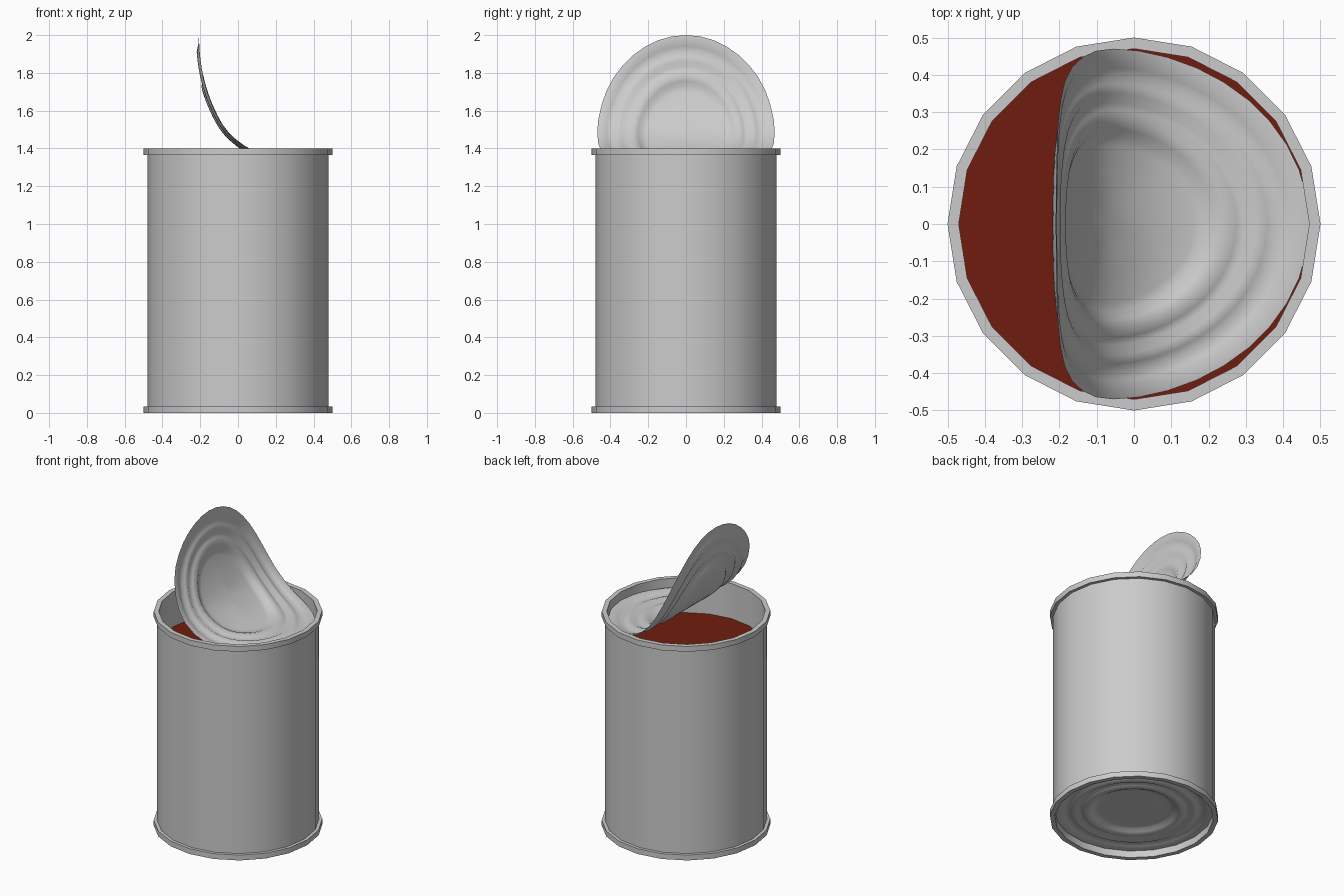
import bpy, bmesh
from math import cos, sin, tau, radians
from mathutils import Vector

if "Cube" in bpy.data.objects:
    bpy.data.objects.remove(bpy.data.objects["Cube"])


def make_object(name, bm, angle=35):
    bmesh.ops.recalc_face_normals(bm, faces=bm.faces)
    mesh = bpy.data.meshes.new(name)
    bm.to_mesh(mesh)
    bm.free()
    obj = bpy.data.objects.new(name, mesh)
    bpy.context.collection.objects.link(obj)
    bpy.context.view_layer.objects.active = obj
    obj.select_set(True)
    bpy.ops.object.shade_smooth_by_angle(angle=radians(angle))
    obj.select_set(False)
    return obj


def lathe(profile, sides, closed=False, place=lambda p: p):
    """Spin (radius, z) points around z; place() moves each point afterwards."""
    bm = bmesh.new()
    rings = []
    for r, z in profile:
        if r == 0:
            rings.append([bm.verts.new(place(Vector((0, 0, z))))] * sides)
        else:
            rings.append([bm.verts.new(place(Vector((r * cos(tau * i / sides), r * sin(tau * i / sides), z))))
                          for i in range(sides)])
    pairs = list(zip(rings, rings[1:]))
    if closed:
        pairs.append((rings[-1], rings[0]))
    for a, b in pairs:
        for i in range(sides):
            j = (i + 1) % sides
            quad = [a[i], a[j], b[j], b[i]]
            bm.faces.new(list(dict.fromkeys(quad)))
    return bm


# Can wall with both rolled rims
WALL = [(.47, 0), (.5, 0), (.5, .035), (.48, .035),
        (.48, 1.365), (.5, 1.365), (.5, 1.4), (.47, 1.4)]
make_object("can_wall", lathe(WALL, 20, closed=True))

# Pressed end panel: concentric ridges, shared by the base and the lid
PANEL = [(.47, 0), (.445, .002), (.42, -.006), (.395, -.014), (.375, -.004), (.35, .002),
         (.325, -.012), (.305, -.004), (.28, .004), (.255, -.006), (.235, -.02), (.21, -.022),
         (.14, -.02), (.07, -.02), (0, -.02)]
make_object("base_panel", lathe(PANEL, 40, place=lambda p: Vector((p.x, p.y, .045 - p.z))), 60)

# Curve followed by the peeled lid, from the hinge to the tip (x, z)
PATH = [Vector(p) for p in [(.47, 1.345), (.331, 1.345), (.193, 1.356), (.06, 1.395), (-.055, 1.485),
                            (-.125, 1.60), (-.175, 1.735), (-.2, 1.865), (-.21, 2.0)]]
PATH = [2 * PATH[0] - PATH[1]] + PATH + [2 * PATH[-1] - PATH[-2]]


def path_point(u):
    s = u * 8
    k = min(max(int(s), 0), 7)
    t = s - k
    a, b, c, d = PATH[k:k + 4]
    return .5 * (2 * b + (c - a) * t + (2 * a - 5 * b + 4 * c - d) * t * t
                 + (3 * b - a - 3 * c + d) * t ** 3)


def peel(p):
    u = min(max((.47 - p.x) / .94, 0), 1)
    tangent = (path_point(min(u + .01, 1)) - path_point(max(u - .01, 0))).normalized()
    q = path_point(u) + p.z * Vector((tangent.y, -tangent.x))
    return Vector((q.x, p.y, q.y))


make_object("peeled_lid", lathe(PANEL, 40, place=peel), 60)

# Contents
soup = make_object("contents", lathe([(.47, 1.17), (0, 1.17)], 20))
red = bpy.data.materials.new("tomato_red")
red.diffuse_color = (.16, .012, .004, 1)
red.use_nodes = True
red.node_tree.nodes["Principled BSDF"].inputs["Base Color"].default_value = red.diffuse_color
soup.data.materials.append(red)
for poly in soup.data.polygons:
    if poly.normal.z < 0:
        poly.flip()
